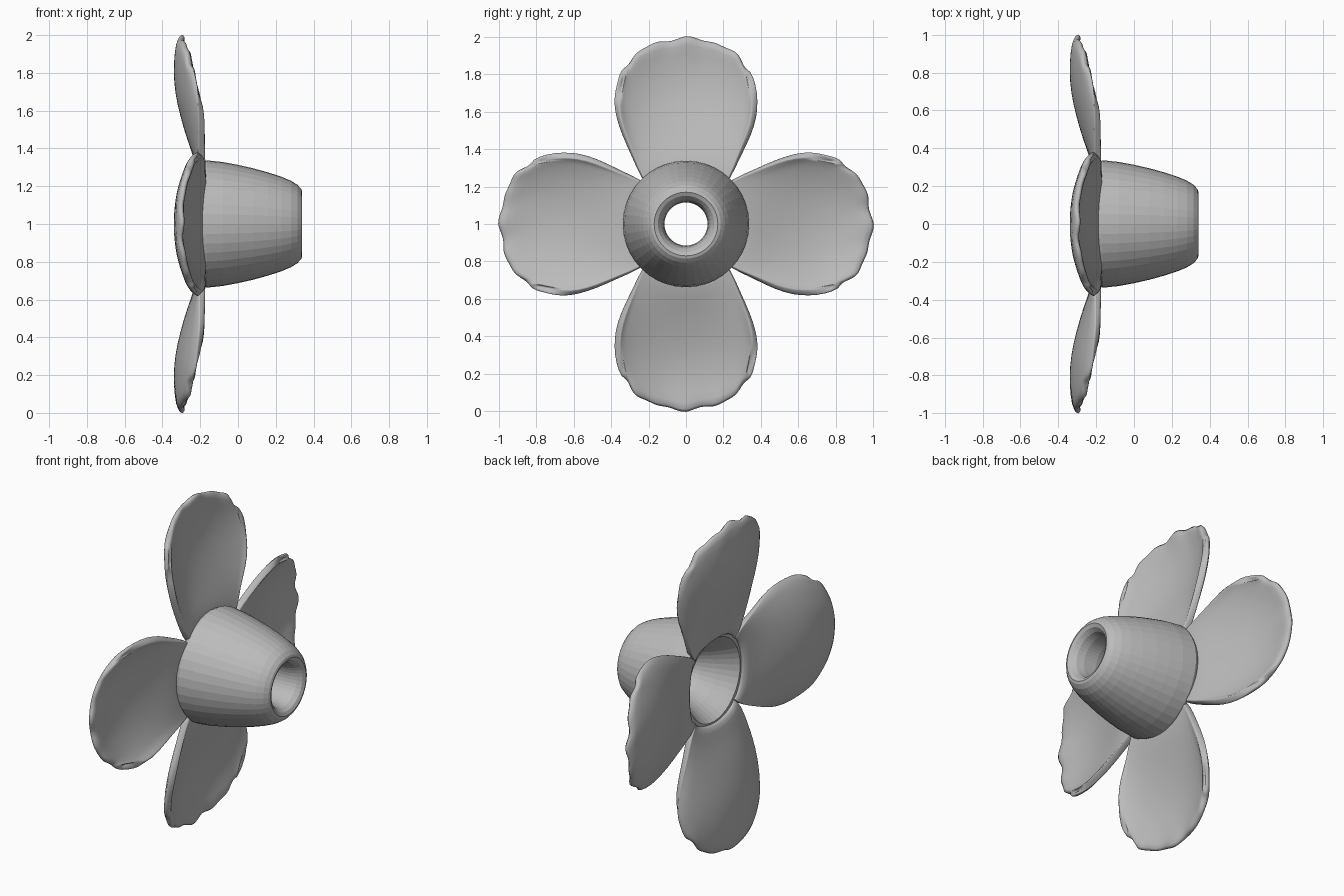
import bpy, bmesh, math
from mathutils import Matrix, Vector

if "Cube" in bpy.data.objects:
    bpy.data.objects.remove(bpy.data.objects["Cube"])

grey = bpy.data.materials.new("plain_grey")
grey.use_nodes = True
grey.diffuse_color = (0.5, 0.5, 0.5, 1)
grey.node_tree.nodes["Principled BSDF"].inputs["Base Color"].default_value = (0.5, 0.5, 0.5, 1)


def make_object(name, bm):
    bmesh.ops.recalc_face_normals(bm, faces=bm.faces)
    mesh = bpy.data.meshes.new(name)
    bm.to_mesh(mesh)
    bm.free()
    mesh.materials.append(grey)
    obj = bpy.data.objects.new(name, mesh)
    bpy.context.collection.objects.link(obj)
    return obj


def smooth(obj, angle):
    bpy.ops.object.select_all(action='DESELECT')
    obj.select_set(True)
    bpy.context.view_layer.objects.active = obj
    bpy.ops.object.shade_smooth_by_angle(angle=math.radians(angle))


# Hollow hub: closed profile of (x, radius) turned about the x axis
PROFILE = [(-0.19, 0.325), (-0.165, 0.337), (-0.08, 0.328), (0, 0.313), (0.08, 0.295),
           (0.16, 0.273), (0.23, 0.25), (0.28, 0.229), (0.315, 0.207), (0.335, 0.185),
           (0.34, 0.17), (0.33, 0.15), (0.305, 0.132), (0.26, 0.12), (0.18, 0.115),
           (0.08, 0.125), (0, 0.148), (-0.08, 0.185), (-0.15, 0.225), (-0.19, 0.25)]
SEGMENTS = 40
bm = bmesh.new()
rings = []
for i in range(SEGMENTS):
    a = 2 * math.pi * i / SEGMENTS
    rings.append([bm.verts.new((x, r * math.sin(a), 1 + r * math.cos(a))) for x, r in PROFILE])
for i, ring in enumerate(rings):
    after = rings[(i + 1) % SEGMENTS]
    for j in range(len(PROFILE)):
        k = (j + 1) % len(PROFILE)
        bm.faces.new((ring[j], ring[k], after[k], after[j]))
hub = make_object("hub", bm)

# Petal rows: half width, edge height, middle height, edge x, middle x
ROWS = [(0.18, 0.18, 0.25, -0.185, -0.195),
        (0.235, 0.235, 0.34, -0.187, -0.208),
        (0.285, 0.36, 0.45, -0.192, -0.25),
        (0.335, 0.47, 0.58, -0.192, -0.288),
        (0.365, 0.57, 0.70, -0.193, -0.315),
        (0.368, 0.65, 0.81, -0.205, -0.322),
        (0.355, 0.72, 0.91, -0.22, -0.317),
        (0.335, 0.775, 0.997, -0.235, -0.30)]
COLUMNS = 28


def petal(name, turn):
    bm = bmesh.new()
    grid = []
    last = len(ROWS) - 1
    for n, (w, edge, mid, x_edge, x_mid) in enumerate(ROWS):
        row = []
        for c in range(COLUMNS + 1):
            u = 2 * c / COLUMNS - 1
            s, k = math.sin(u * math.pi / 2), math.cos(u * math.pi / 2)
            # Ruffles grow toward the rim
            rim = max(abs(u) ** 6 * (n > 2), (n / last) ** 8)
            wave = rim * (math.sin(13 * u + 1) + math.sin(21 * u + 2 * n))
            grow = 1 + 0.007 * wave
            x = x_edge + (x_mid - x_edge) * k ** 1.4 + 0.005 * wave
            row.append(bm.verts.new((x, w * s * grow, (edge + (mid - edge) * k) * grow)))
        grid.append(row)
    for a, b in zip(grid, grid[1:]):
        for c in range(COLUMNS):
            bm.faces.new((a[c], a[c + 1], b[c + 1], b[c]))
    bmesh.ops.transform(bm, verts=bm.verts,
                        matrix=Matrix.Translation((0, 0, 1)) @ Matrix.Rotation(turn, 4, 'X'))
    obj = make_object(name, bm)
    solid = obj.modifiers.new("thickness", 'SOLIDIFY')
    solid.thickness = 0.04
    solid.offset = 0
    sub = obj.modifiers.new("rounding", 'SUBSURF')
    sub.levels = sub.render_levels = 1
    smooth(obj, 180)


# Four petals around the hub
for i, side in enumerate(("top", "back", "bottom", "front")):
    petal(side + "_petal", -i * math.pi / 2)
